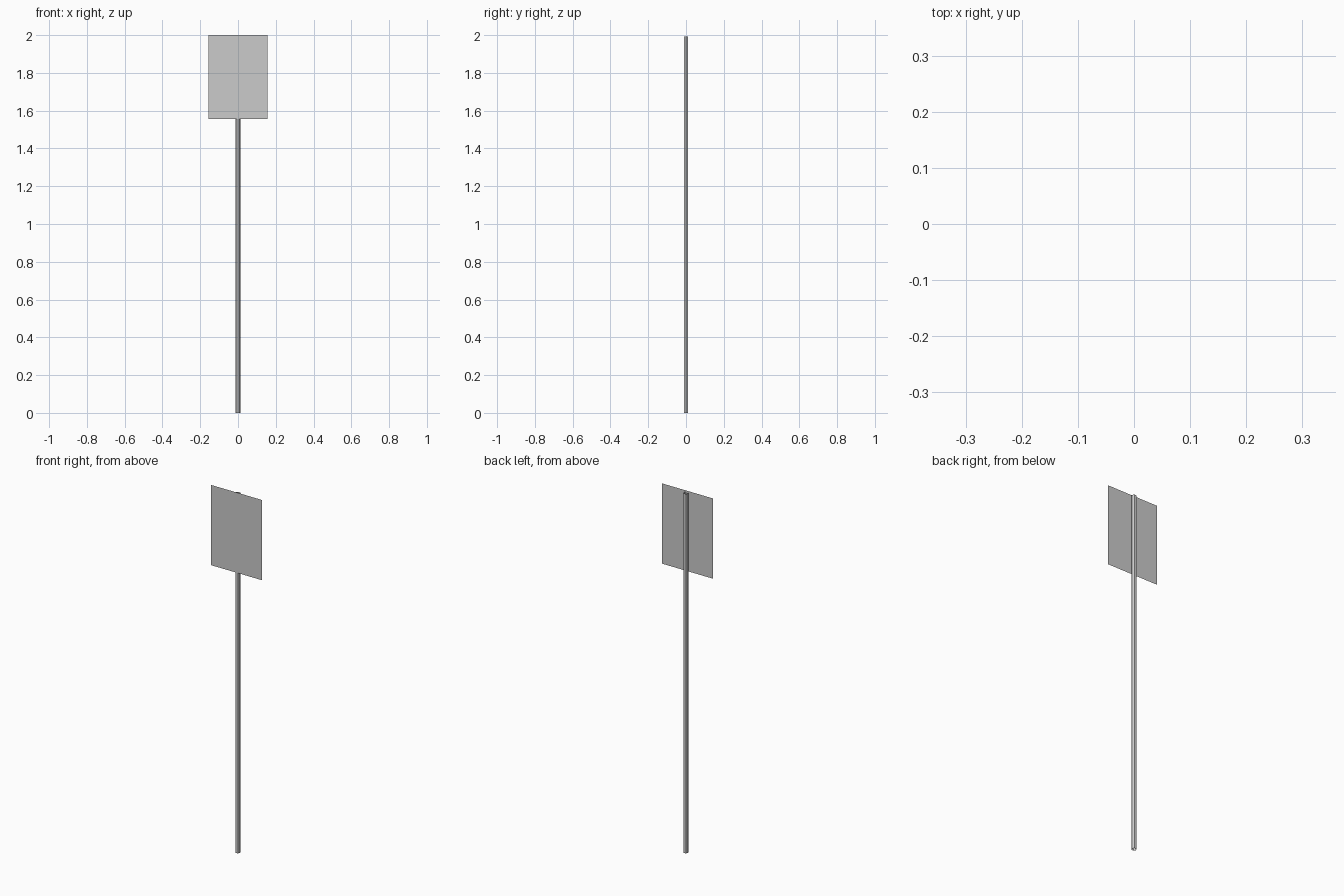
import bpy

if "Cube" in bpy.data.objects:
    bpy.data.objects.remove(bpy.data.objects["Cube"])

# Hexagonal open tube pole, corners on the x axis
bpy.ops.mesh.primitive_cylinder_add(vertices=6, radius=0.013, depth=1.993,
                                    end_fill_type='NOTHING',
                                    location=(0, 0, 1.993 / 2),
                                    rotation=(0, 0, 0.5235988))
pole = bpy.context.object
pole.name = "pole"

# Thin sign panel on the front of the pole
HALF_W, BOTTOM, TOP, FRONT = 0.157, 1.555, 2.0, -0.0118
mesh = bpy.data.meshes.new("sign_panel")
mesh.from_pydata([(-HALF_W, FRONT, BOTTOM), (HALF_W, FRONT, BOTTOM),
                  (HALF_W, FRONT, TOP), (-HALF_W, FRONT, TOP)],
                 [], [(0, 1, 2, 3)])
panel = bpy.data.objects.new("sign_panel", mesh)
bpy.context.collection.objects.link(panel)
